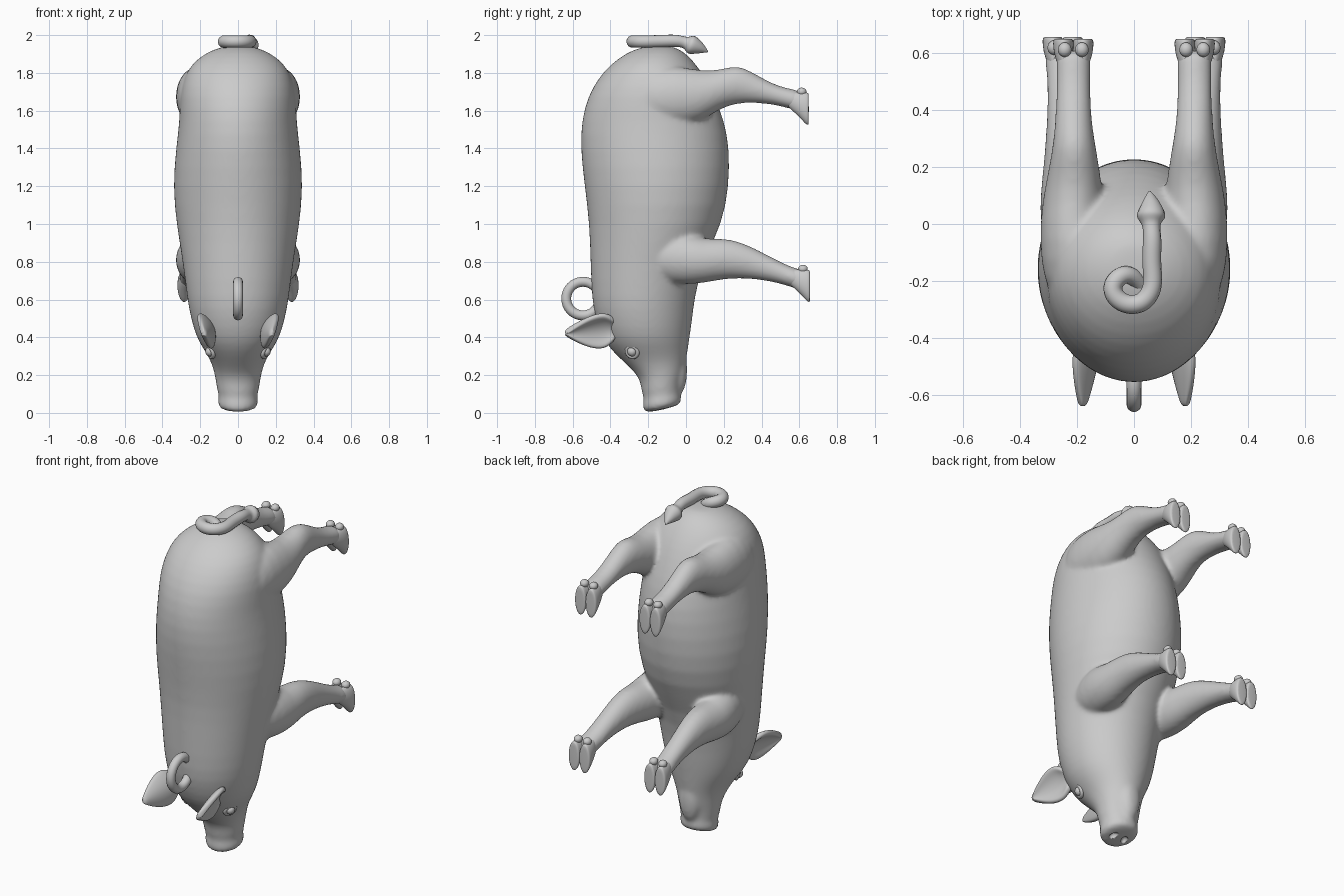
import bpy, bmesh, math
from mathutils import Vector, Matrix

if "Cube" in bpy.data.objects:
    bpy.data.objects.remove(bpy.data.objects["Cube"])

def finish(bm, name):
    bmesh.ops.recalc_face_normals(bm, faces=bm.faces[:])
    for f in bm.faces:
        f.smooth = True
    me = bpy.data.meshes.new(name)
    bm.to_mesh(me)
    bm.free()
    ob = bpy.data.objects.new(name, me)
    bpy.context.collection.objects.link(ob)
    return ob

def loft(bm, rings, n=32):
    """rings: (centre, u, v) ellipses joined into a closed tube"""
    loops = []
    for c, u, v in rings:
        c, u, v = Vector(c), Vector(u), Vector(v)
        loops.append([bm.verts.new(c + u * math.cos(2 * math.pi * i / n) + v * math.sin(2 * math.pi * i / n))
                      for i in range(n)])
    for a, b in zip(loops, loops[1:]):
        for i in range(n):
            j = (i + 1) % n
            bm.faces.new((a[i], a[j], b[j], b[i]))
    bm.faces.new(loops[0])
    bm.faces.new(loops[-1])

def ball(bm, loc, size, rot=None):
    m = Matrix.Translation(loc) @ (rot or Matrix()) @ Matrix.Diagonal((*size, 1))
    bmesh.ops.create_uvsphere(bm, u_segments=24, v_segments=14, radius=1, matrix=m)

def subsurf(ob, levels):
    m = ob.modifiers.new("subsurf", 'SUBSURF')
    m.levels = m.render_levels = levels

# Torso and head: back (y, z), belly (y, z), half width
body = bmesh.new()
profile = [
    (-.212, -.006, -.045, .036, .085), (-.23, .02, -.024, .055, .106), (-.23, .05, -.024, .075, .108),
    (-.222, .08, -.03, .10, .100), (-.236, .11, -.03, .125, .111), (-.24, .16, -.025, .165, .117),
    (-.265, .21, -.012, .21, .125), (-.33, .27, 0, .27, .142), (-.395, .33, .01, .33, .178),
    (-.445, .40, .02, .40, .222), (-.48, .50, .035, .50, .25), (-.50, .60, .045, .60, .27),
    (-.507, .80, .09, .80, .293), (-.513, 1.0, .195, 1.0, .328), (-.538, 1.2, .23, 1.2, .347),
    (-.562, 1.4, .233, 1.4, .33), (-.555, 1.55, .205, 1.55, .31), (-.52, 1.68, .15, 1.68, .31),
    (-.46, 1.78, .10, 1.78, .285), (-.395, 1.85, .05, 1.85, .245), (-.31, 1.91, 0, 1.905, .17),
    (-.23, 1.938, -.06, 1.938, .09), (-.18, 1.942, -.1, 1.942, .04)]
loft(body, [((0, (a + c) / 2, (b + d) / 2), (w, 0, 0), (0, (c - a) / 2, (d - b) / 2))
            for a, b, c, d, w in profile])
# Lower jaw
ball(body, (0, -.035, .23), (.065, .042, .135))

# Legs: y, z centre, half z, x centre, half x
hind = [(-.28, 1.66, .10, .19, .08), (-.2, 1.67, .16, .20, .12), (-.05, 1.675, .165, .215, .118),
        (.08, 1.675, .135, .215, .108), (.18, 1.713, .102, .21, .092), (.27, 1.742, .103, .21, .076),
        (.35, 1.724, .082, .212, .065), (.45, 1.69, .055, .213, .06), (.54, 1.665, .052, .213, .06),
        (.59, 1.655, .056, .213, .062), (.61, 1.65, .045, .213, .05)]
fore = [(-.24, .83, .07, .17, .08), (-.14, .82, .13, .20, .10), (0, .815, .138, .218, .113),
        (.1, .803, .115, .222, .108), (.2, .818, .109, .228, .09), (.3, .808, .095, .235, .075),
        (.4, .778, .074, .24, .064), (.5, .742, .058, .245, .06), (.56, .718, .054, .25, .062),
        (.6, .708, .056, .25, .062), (.62, .70, .045, .25, .05)]
for side in (1, -1):
    for leg in (hind, fore):
        loft(body, [((side * x, y, z), (rx, 0, 0), (0, 0, rz)) for y, z, rz, x, rx in leg])

pig = finish(body, "pig_body")
subsurf(pig, 1)
m = pig.modifiers.new("fuse", 'REMESH')
m.mode = 'VOXEL'
m.voxel_size = .011
m.use_smooth_shade = True
m = pig.modifiers.new("soften", 'SMOOTH')
m.factor = .5
m.iterations = 14

# Nostrils cut into the snout disc
cut = bmesh.new()
for side in (1, -1):
    ball(cut, (side * .037, -.125, .008), (.02, .03, .03), Matrix.Rotation(side * .35, 4, 'Z'))
cutter = finish(cut, "nostril_cutter")
cutter.hide_render = True
cutter.hide_set(True)
m = pig.modifiers.new("nostrils", 'BOOLEAN')
m.operation = 'DIFFERENCE'
m.object = cutter

# Cloven hooves with dewclaws
for label, leg_x, dy, dz in (("hind", .213, 0, 0), ("front", .25, .007, -.938)):
    for side, sn in ((1, "right"), (-1, "left")):
        bm = bmesh.new()
        for t in (-1, 1):
            x = side * leg_x + t * .035
            loft(bm, [((x + t * o, y + dy, z + dz), (rx, 0, 0), (0, 0, rz)) for y, z, rx, rz, o in (
                (.53, 1.66, .015, .03, -.008), (.56, 1.65, .027, .047, -.006), (.60, 1.632, .034, .066, 0),
                (.635, 1.612, .037, .086, 0), (.648, 1.608, .035, .087, 0), (.65, 1.608, .026, .075, 0))], 20)
            ball(bm, (side * leg_x + t * .03, .612 + dy, 1.7 + dz), (.024, .026, .022))
        subsurf(finish(bm, f"{label}_hoof_{sn}"), 1)

# Ears: cupped leaf shapes
for side, sn in ((1, "right"), (-1, "left")):
    bm = bmesh.new()
    rows = []
    for u, w in ((0, .05), (.15, .09), (.3, .1), (.5, .088), (.7, .062), (.87, .034), (1, .008)):
        c = Vector((.15 + .035 * u, -.37 - .27 * u, .445 - .025 * u))
        row = []
        for k in range(-3, 4):
            v = k / 3
            p = c + Vector((.35, 0, .94)) * (v * w) + Vector((.94, 0, -.35)) * (.04 * (v * v - .5) * w / .1)
            row.append(bm.verts.new((side * p.x, p.y, p.z)))
        rows.append(row)
    for a, b in zip(rows, rows[1:]):
        for i in range(6):
            bm.faces.new((a[i], a[i + 1], b[i + 1], b[i]))
    ear = finish(bm, f"ear_{sn}")
    m = ear.modifiers.new("thickness", 'SOLIDIFY')
    m.thickness = .032
    m.offset = 0
    subsurf(ear, 2)

# Eyes with lids
for side, sn in ((1, "right"), (-1, "left")):
    loc = Vector((side * .147, -.285, .325))
    bm = bmesh.new()
    ball(bm, loc, (.026, .026, .026))
    finish(bm, f"eye_{sn}")
    rot = Vector((side * .85, -.4, -.35)).to_track_quat('Z', 'Y').to_euler()
    bpy.ops.mesh.primitive_torus_add(location=loc, rotation=rot, major_radius=.031, minor_radius=.011,
                                     major_segments=32, minor_segments=12)
    bpy.context.object.name = f"eyelid_{sn}"
    bpy.ops.object.shade_smooth()

# Hanging ring behind the ears
bpy.ops.mesh.primitive_torus_add(location=(0, -.545, .605), rotation=(0, math.pi / 2, 0), major_radius=.089,
                                 minor_radius=.026, major_segments=56, minor_segments=16)
bpy.context.object.name = "head_ring"
bpy.ops.object.shade_smooth()

# Curly tail with a pointed tuft
cu = bpy.data.curves.new("tail", 'CURVE')
cu.dimensions = '3D'
cu.bevel_depth = .033
cu.bevel_resolution = 5
cu.use_fill_caps = True
pts = [(.02, -.21, 1.91, .9), (-.01, -.17, 1.945, .9), (-.06, -.18, 1.963, 1), (-.085, -.235, 1.966, 1),
       (-.04, -.285, 1.966, 1), (.03, -.285, 1.966, 1), (.072, -.225, 1.966, 1), (.06, -.14, 1.967, 1),
       (.065, -.06, 1.972, 1), (.062, -.02, 1.965, .9), (.06, .005, 1.957, 1), (.06, .025, 1.95, 1.7),
       (.06, .06, 1.938, 1.2), (.057, .09, 1.925, .7), (.055, .115, 1.912, .1)]
sp = cu.splines.new('NURBS')
sp.points.add(len(pts) - 1)
for p, (x, y, z, r) in zip(sp.points, pts):
    p.co = (x, y, z, 1)
    p.radius = r
sp.order_u = 4
sp.use_endpoint_u = True
sp.resolution_u = 6
sp.use_smooth = True
bpy.context.collection.objects.link(bpy.data.objects.new("tail", cu))
